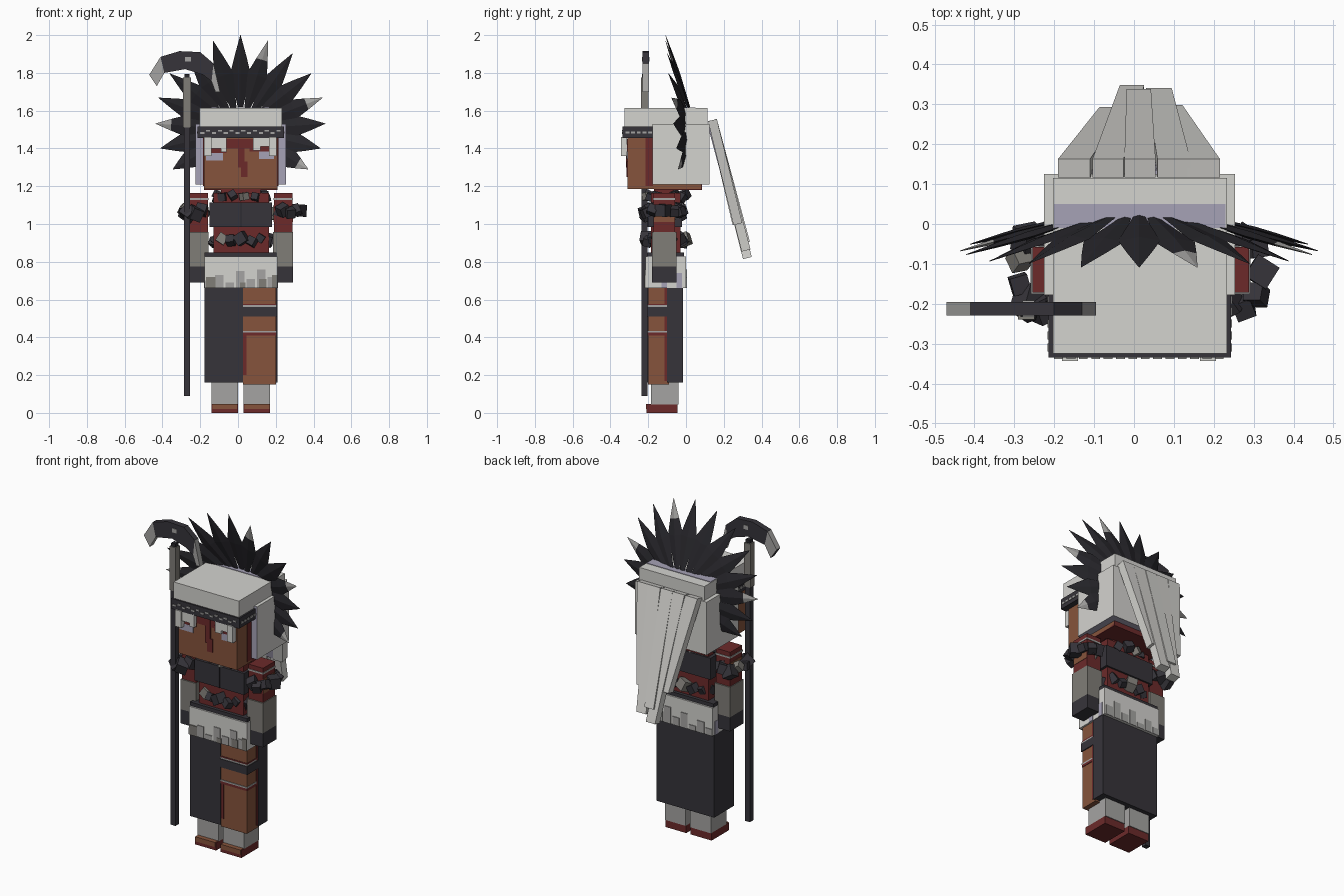
import bpy, bmesh, math, random
from mathutils import Vector, Matrix, Euler

if "Cube" in bpy.data.objects:
    bpy.data.objects.remove(bpy.data.objects["Cube"])

random.seed(4)


def lin(c):
    c /= 255
    return c / 12.92 if c < 0.04045 else ((c + 0.055) / 1.055) ** 2.4


MATS = {}
for name, rgb in {
    "white": (212, 211, 207), "charcoal": (54, 52, 58), "black": (40, 39, 44),
    "dark_red": (108, 42, 42), "skin": (134, 84, 60), "grey": (128, 125, 119),
    "pale_grey": (165, 164, 162), "lavender": (166, 162, 182),
}.items():
    m = bpy.data.materials.new(name)
    m.diffuse_color = (*[lin(c) for c in rgb], 1)
    m.use_nodes = True
    m.node_tree.nodes["Principled BSDF"].inputs["Base Color"].default_value = m.diffuse_color
    MATS[name] = m


def finish(name, bm, *mats):
    bmesh.ops.recalc_face_normals(bm, faces=bm.faces)
    me = bpy.data.meshes.new(name)
    bm.to_mesh(me)
    bm.free()
    for m in mats:
        me.materials.append(MATS[m])
    ob = bpy.data.objects.new(name, me)
    bpy.context.collection.objects.link(ob)
    return ob


def add_box(bm, x0, x1, y0, y1, z0, z1):
    mat = Matrix.Translation(((x0 + x1) / 2, (y0 + y1) / 2, (z0 + z1) / 2)) @ Matrix.Diagonal(
        (x1 - x0, y1 - y0, z1 - z0, 1))
    return bmesh.ops.create_cube(bm, size=1, matrix=mat)["verts"]


def box(name, mat, *dims):
    bm = bmesh.new()
    add_box(bm, *dims)
    return finish(name, bm, mat)


def boxes(name, mat, dims):
    bm = bmesh.new()
    for d in dims:
        add_box(bm, *d)
    return finish(name, bm, mat)


def sweep(name, sections, mats, rule=None):
    """Skin a list of four-point sections; rule(i) picks the material of each span."""
    bm = bmesh.new()
    rows = [[bm.verts.new(p) for p in s] for s in sections]
    bm.faces.new(rows[0])
    last = bm.faces.new(rows[-1])
    last.material_index = rule(len(rows) - 2) if rule else 0
    for i in range(len(rows) - 1):
        for k in range(4):
            f = bm.faces.new((rows[i][k], rows[i][(k + 1) % 4], rows[i + 1][(k + 1) % 4], rows[i + 1][k]))
            f.material_index = rule(i) if rule else 0
    return finish(name, bm, *mats)


def bead_ring(name, cx, cy, z, rx, ry, n, size):
    bm = bmesh.new()
    for i in range(n):
        a = math.tau * i / n
        s = size * random.uniform(0.8, 1.2)
        p = Vector((cx + rx * math.cos(a), cy + ry * math.sin(a), z + random.uniform(-.012, .012)))
        rot = Euler([random.uniform(-.6, .6) for _ in range(3)]).to_matrix().to_4x4()
        vs = bmesh.ops.create_cube(bm, size=s, matrix=Matrix.Translation(p) @ rot)["verts"]
        if i % 6 == 4:
            for f in {f for v in vs for f in v.link_faces}:
                f.material_index = 1
    finish(name, bm, "charcoal", "grey")


# Head, hat and hair cap
box("head", "skin", -.18, .21, -.31, .08, 1.185, 1.56)
box("head_underside", "dark_red", -.18, .21, -.17, .085, 1.18, 1.23)
box("hat", "white", -.203, .233, -.325, .115, 1.515, 1.615)
cap = box("hair_cap", "white", -.226, .253, -.178, .125, 1.21, 1.53)
cap.data.materials.append(MATS["lavender"])
for f in cap.data.polygons:
    f.material_index = 1 if f.normal.y < -.5 or f.normal.z < -.5 else 0
box("hat_shade", "lavender", -.2, .23, -.01, .05, 1.613, 1.618)
box("headband", "charcoal", -.214, .243, -.335, -.17, 1.455, 1.517)

# Headband ornament of alternating dashes
boxes("headband_pattern", "pale_grey",
      [(-.2 + i * .031, -.178 + i * .031, -.339, -.334, 1.477 + .012 * (i % 2), 1.486 + .012 * (i % 2))
       for i in range(14)])
boxes("headband_side_pattern", "pale_grey",
      [(x, x + .004, -.32 + i * .03, -.3 + i * .03, 1.478, 1.49) for i in range(5) for x in (-.217, .242)])

# Fringe, eyes and face paint
boxes("fringe", "white", [(-.18, -.14, -.343, -.312, 1.36, 1.46), (-.14, -.09, -.335, -.312, 1.40, 1.46),
                          (-.09, -.06, -.335, -.312, 1.38, 1.46), (.08, .12, -.335, -.312, 1.39, 1.46),
                          (.12, .165, -.335, -.312, 1.41, 1.46), (.165, .205, -.343, -.312, 1.36, 1.46)])
boxes("eyes", "lavender", [(-.17, -.08, -.315, -.309, 1.335, 1.375), (.11, .19, -.315, -.309, 1.345, 1.385)])
boxes("face_paint", "dark_red", [(0, .035, -.317, -.309, 1.30, 1.45), (.015, .05, -.316, -.309, 1.25, 1.33),
                                 (-.17, -.06, -.314, -.309, 1.375, 1.41), (.06, .2, -.314, -.309, 1.385, 1.42),
                                 (-.06, .08, -.313, -.309, 1.40, 1.45),
                                 (.208, .214, -.215, -.175, 1.2, 1.46), (-.184, -.178, -.215, -.175, 1.2, 1.46)])

# Fan of pointed feathers, tilted forward
LENGTHS = (.50, .492, .488, .478, .465, .45, .435, .415)
PALE = {1, 4, -5, 7}
for k in range(-7, 8):
    a, tip = math.radians(17.2 * k), LENGTHS[abs(k)]
    out = Vector((math.sin(a), -(.265 + .068 * math.cos(a)), math.cos(a)))
    side = Vector((math.cos(a), 0, -math.sin(a)))
    origin = Vector((.013, .058 - .004 * (k % 2), 1.5))
    secs = []
    for r, w, t in ((.12, .015, .004), (.30, .053, .010), (.3 + (tip - .3) * .45, .031, .007), (tip, .001, .001)):
        c = origin + out * r
        secs.append([c + side * w, c + Vector((0, t, 0)), c - side * w, c - Vector((0, t, 0))])
    sweep("feather", secs, ("black", "pale_grey"), lambda i, k=k: int(k in PALE and i == 2))

# Long hair: five strands converging down the back
for tx, bx, by, bz, w in ((-.15, -.055, .27, 1.0, .035), (-.065, -.005, .325, .82, .034), (.015, .012, .315, .90, .034),
                          (.1, .062, .318, .86, .036), (.175, .09, .275, 1.0, .035)):
    top, bot = Vector((tx, .14, 1.55)), Vector((bx, by, bz))
    d = (bot - top).normalized()
    n = Vector((0, -d.z, d.y)).normalized() * .024
    sweep("hair_strand", [[p + Vector((s * w * q, 0, 0)) + n * u for s, u in ((-1, -1), (1, -1), (1, 1), (-1, 1))]
                          for p, q in ((top, 1.15), (bot, .9))], ("white",))
# Shaded under-layer of the long hair
sweep("hair_underlayer", [[Vector(p) for p in ((x0, y, z), (x1, y, z), (x1, y + .02, z), (x0, y + .02, z))]
                          for x0, x1, y, z in ((-.17, .19, .115, 1.52), (-.04, .08, .255, 1.0))], ("lavender",))

# Torso
box("torso", "dark_red", -.13, .165, -.185, -.03, .84, 1.165)
box("neck", "dark_red", -.09, .12, -.17, -.04, 1.16, 1.2)
box("chest_band", "charcoal", -.15, .18, -.2, -.02, .985, 1.115)
box("chest_seam", "black", .013, .018, -.203, -.199, .985, 1.115)
bead_ring("neck_beads", .017, -.108, 1.145, .13, .1, 13, .042)
bead_ring("waist_beads", .017, -.108, .915, .145, .1, 16, .05)

# Arms
for x0, x1, cx in ((-.255, -.16, -.235), (.19, .288, .265)):
    box("upper_arm", "dark_red", x0, x1, -.172, -.058, .95, 1.165)
    box("shoulder_skin", "skin", x0 - .002, x1 + .002, -.17, -.06, 1.01, 1.1)
    box("arm_stripe", "pale_grey", x0 - .003, x1 + .003, -.175, -.055, 1.128, 1.138)
    box("glove_cuff", "grey", x0 - .004, x1 + .004, -.18, -.05, .775, .957)
    box("glove_hand", "charcoal", x0 - .004, x1 + .004, -.18, -.05, .69, .775)
    bead_ring("arm_beads", cx, -.12, 1.065, .055, .09, 9, .055)

# Belt, pale overskirt and ragged grey hem
box("belt", "charcoal", -.178, .205, -.205, -.01, .825, .85)
box("overskirt", "white", -.178, .21, -.215, 0, .66, .828)
hem = []
for i in range(7):
    x, h = -.178 + i * .0555, (.04, .07, .03, .09, .05, .1, .06)[i]
    hem += [(x, x + .045, -.219, -.214, .66, .66 + h), (x, x + .045, -.001, .004, .66, .66 + h)]
boxes("hem_marks", "pale_grey", hem)
boxes("hem_spots", "grey", [(-.17, -.12, -.221, -.214, .66, .72), (.01, .04, -.221, -.214, .66, .69),
                            (.11, .15, -.221, -.214, .66, .71), (.18, .21, -.221, -.214, .66, .73)])
boxes("hem_sides", "lavender", [(x, x + .005, -.05 - .08 * i, -.02 - .08 * i, .66, .74)
                                for i in range(2) for x in (-.181, .208)])

# Long skirt, open over one leg
box("skirt_back", "charcoal", -.178, .208, -.1, -.015, .16, .665)
box("skirt_front", "charcoal", -.178, .026, -.205, -.05, .16, .665)
box("bare_leg", "skin", .026, .2, -.2, -.09, .15, .665)
box("leg_strap", "charcoal", .022, .206, -.206, -.09, .51, .56)
boxes("leg_lines", "pale_grey", [(.024, .203, -.204, -.1, z, z + .009) for z in (.561, .425)])
boxes("leg_red", "dark_red", [(.024, .203, -.203, -.1, .41, .425), (.025, .045, -.202, -.1, .2, .41),
                              (.024, .203, -.203, -.1, .57, .577), (.19, .203, -.115, -.1, .17, .66)])

# Lower legs and feet
for x0, x1 in ((-.14, 0), (.03, .17)):
    box("shin_wrap", "pale_grey", x0, x1, -.185, -.04, .045, .16)
    box("foot", "dark_red", x0, x1, -.21, -.045, 0, .046)
    box("foot_top", "skin", x0 + .004, x1 - .004, -.213, -.18, .02, .048)

# Staff with grey head and curved blade
box("staff", "charcoal", -.286, -.254, -.235, -.203, .09, 1.52)
box("staff_head", "grey", -.291, -.25, -.239, -.199, 1.51, 1.775)
box("staff_cap", "black", -.284, -.256, -.233, -.205, 1.77, 1.795)
OUTER = ((-.47, 1.79), (-.41, 1.885), (-.31, 1.915), (-.2, 1.91), (-.13, 1.85), (-.095, 1.70))
INNER = ((-.43, 1.73), (-.39, 1.80), (-.28, 1.82), (-.185, 1.79), (-.14, 1.755), (-.12, 1.70))
sweep("blade", [[Vector((o[0], -.23, o[1])), Vector((o[0], -.195, o[1])),
                 Vector((i[0], -.195, i[1])), Vector((i[0], -.23, i[1]))] for o, i in zip(OUTER, INNER)],
      ("charcoal", "pale_grey"), lambda i: int(i in (0, 4)))
boxes("blade_inlay", "pale_grey", [(-.28, -.25, y, y + .004, 1.86, 1.885) for y in (-.233, -.196)])
